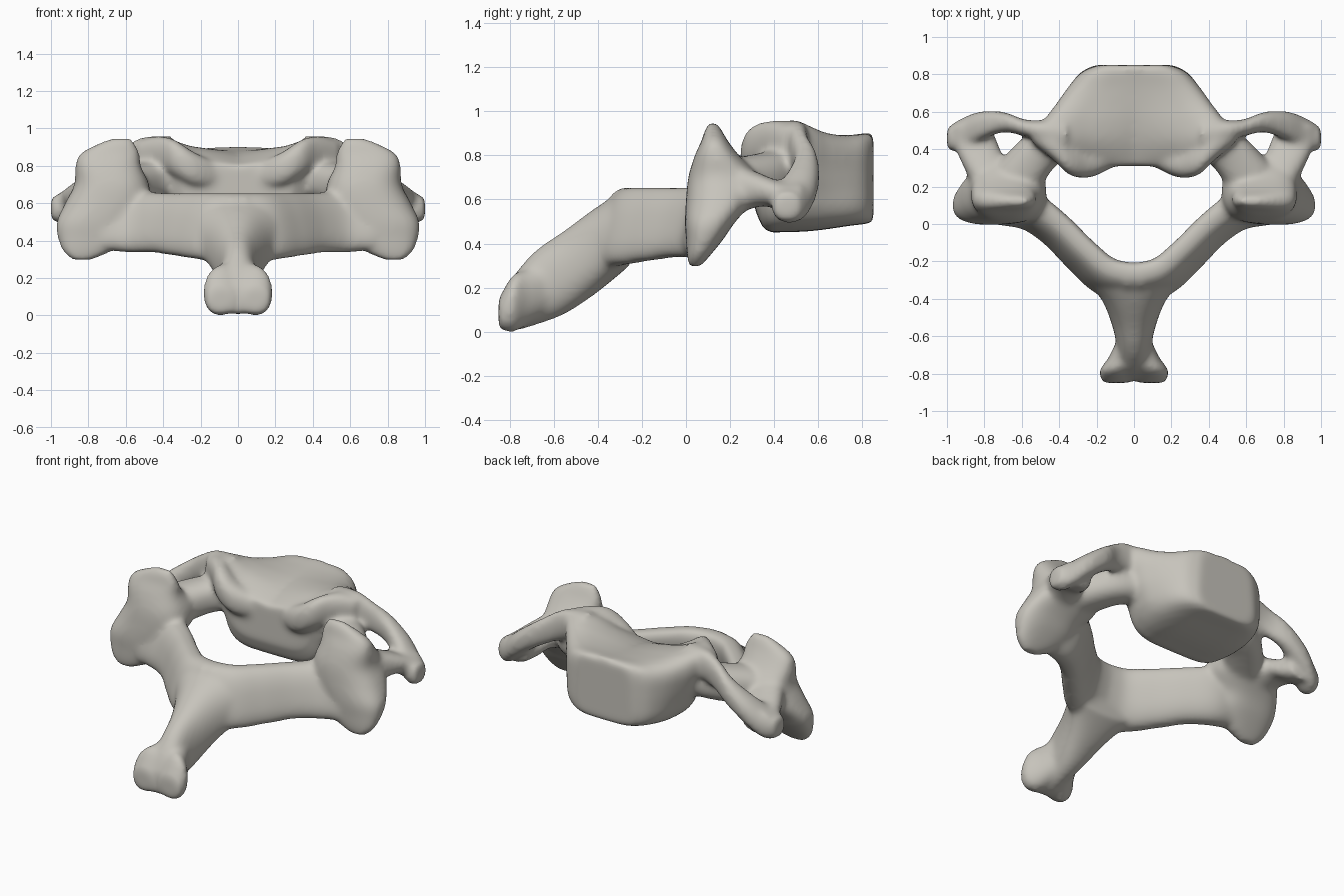
import bpy, bmesh, math
from mathutils import Vector

cube = bpy.data.objects.get("Cube")
if cube:
    bpy.data.objects.remove(cube, do_unlink=True)

X, Y, Z = Vector((1, 0, 0)), Vector((0, 1, 0)), Vector((0, 0, 1))
SIDES, STEPS = 32, 6
bm = bmesh.new()


def smooth_path(keys):
    """Catmull-Rom interpolation through tuples of any length."""
    keys = [Vector(k) for k in keys]
    out = []
    for i in range(len(keys) - 1):
        p1, p2 = keys[i], keys[i + 1]
        p0 = keys[i - 1] if i else p1 * 2 - p2
        p3 = keys[i + 2] if i + 2 < len(keys) else p2 * 2 - p1
        for s in range(STEPS):
            t = s / STEPS
            out.append((p1 * 2 + (p2 - p0) * t + (p0 * 2 - p1 * 5 + p2 * 4 - p3) * t * t
                        + (p1 * 3 - p0 - p2 * 3 + p3) * t ** 3) * 0.5)
    return out + [keys[-1]]


def outline(power):
    """Unit superellipse, rounder or boxier by its power."""
    pts = []
    for k in range(SIDES):
        a = math.tau * k / SIDES
        c, s = math.cos(a), math.sin(a)
        pts.append((math.copysign(abs(c) ** (2 / power), c),
                    math.copysign(abs(s) ** (2 / power), s)))
    return pts


def skin(rings):
    """Close a row of rings into a solid."""
    rows = [[bm.verts.new(p) for p in ring] for ring in rings]
    for a, b in zip(rows, rows[1:]):
        for k in range(SIDES):
            n = (k + 1) % SIDES
            bm.faces.new((a[k], a[n], b[n], b[k]))
    bm.faces.new(rows[0])
    bm.faces.new(rows[-1])


def loft(keys, axes=None, power=2.4, lean=0, mirror=True):
    """Sweep sections of (x, y, z, half width, half height)."""
    keys = smooth_path(keys)
    centres = [Vector(k[:3]) for k in keys]
    rings = []
    for i, key in enumerate(keys):
        if axes:
            side, up = axes
        else:
            tangent = centres[min(i + 1, len(keys) - 1)] - centres[max(i - 1, 0)]
            side = tangent.cross(Z).normalized()
            up = Z + side * lean
        rings.append([centres[i] + side * u * max(key[3], 0.01) + up * v * max(key[4], 0.01)
                      for u, v in outline(power)])
    skin(rings)
    if mirror:
        skin([[Vector((-p.x, p.y, p.z)) for p in ring] for ring in rings])


# Main body: (y, lower half width, upper half width, bottom, top, raised rim)
body = smooth_path([
    (.31, .24, .36, .56, .80, .10), (.36, .29, .43, .46, .82, .15),
    (.45, .32, .51, .452, .85, .145), (.55, .33, .53, .455, .87, .10),
    (.64, .34, .45, .465, .88, .06), (.74, .33, .355, .48, .89, .02),
    (.81, .29, .28, .488, .90, 0), (.85, .22, .19, .495, .90, 0)])
rings = []
for y, low, high, bottom, top, rim in body:
    ring = []
    for u, v in outline(4.5):
        h = (v + 1) / 2
        x = u * (low + (high - low) * h)
        z = bottom + (top - bottom) * h + rim * h * h * (x / .42) ** 2
        ring.append(Vector((x, y, z)))
    rings.append(ring)
skin(rings)

# Overhanging rims at the back corners of the body
loft([(.08, .37, .74, .05, .06), (.23, .32, .78, .07, .09), (.34, .34, .84, .08, .10),
      (.43, .42, .87, .08, .09), (.54, .48, .86, .05, .07)], (Y, Z))

# Articular pillars
loft([(.835, .04, .295, .05, .025), (.81, .055, .34, .125, .05), (.78, .085, .42, .185, .085),
      (.765, .11, .50, .205, .115), (.70, .155, .60, .225, .155), (.675, .17, .70, .20, .16),
      (.695, .14, .80, .175, .10), (.685, .13, .865, .16, .06), (.655, .124, .91, .11, .04),
      (.625, .122, .945, .06, .02)], (X, Y), 2.5)

# Pedicles
loft([(.38, .46, .74, .10, .11), (.505, .385, .71, .115, .11), (.63, .24, .67, .13, .12)])

# Front bars of the side processes
loft([(.36, .48, .87, .08, .09), (.50, .50, .86, .055, .095), (.59, .515, .82, .045, .095),
      (.70, .545, .755, .055, .085), (.83, .52, .66, .08, .085), (.93, .475, .58, .085, .085),
      (1.0, .455, .57, .06, .06)], (Y, Z))

# Outer bars of the side processes
loft([(.87, .53, .60, .10, .08), (.85, .44, .61, .12, .07), (.815, .355, .64, .12, .07),
      (.75, .24, .65, .13, .11)], (X, Z))

# Laminae
loft([(.72, .09, .50, .08, .15), (.56, .068, .50, .085, .165), (.42, -.03, .495, .08, .16),
      (.28, -.17, .485, .08, .17), (.14, -.285, .475, .085, .18), (-.05, -.32, .475, .085, .18)],
     None, 2.6, .28)

# Spinous process
loft([(0, -.25, .465, .31, .16), (0, -.32, .43, .235, .185), (0, -.42, .36, .165, .195),
      (0, -.55, .27, .115, .19), (0, -.68, .20, .09, .17), (0, -.78, .13, .10, .125),
      (0, -.835, .08, .10, .07)], (X, Z), 2.2, 0, False)

# Forked tip
loft([(.03, -.62, .20, .06, .11), (.06, -.72, .155, .08, .125),
      (.095, -.785, .128, .09, .13), (.095, -.85, .08, .075, .07)], (X, Z), 2.2)

bmesh.ops.recalc_face_normals(bm, faces=bm.faces)
mesh = bpy.data.meshes.new("vertebra")
bm.to_mesh(mesh)
bm.free()
bone = bpy.data.objects.new("vertebra", mesh)
bpy.context.scene.collection.objects.link(bone)

# Fuse the parts and soften the joints
fuse = bone.modifiers.new("fuse", 'REMESH')
fuse.mode = 'VOXEL'
fuse.voxel_size = .015
fuse.use_smooth_shade = True
soften = bone.modifiers.new("soften", 'SMOOTH')
soften.factor = .5
soften.iterations = 15

# Bone colour
colour = (.57, .55, .50, 1)
mat = bpy.data.materials.new("bone_grey")
mat.use_nodes = True
mat.diffuse_color = colour
shader = next(n for n in mat.node_tree.nodes if n.type == 'BSDF_PRINCIPLED')
shader.inputs["Base Color"].default_value = colour
mesh.materials.append(mat)
